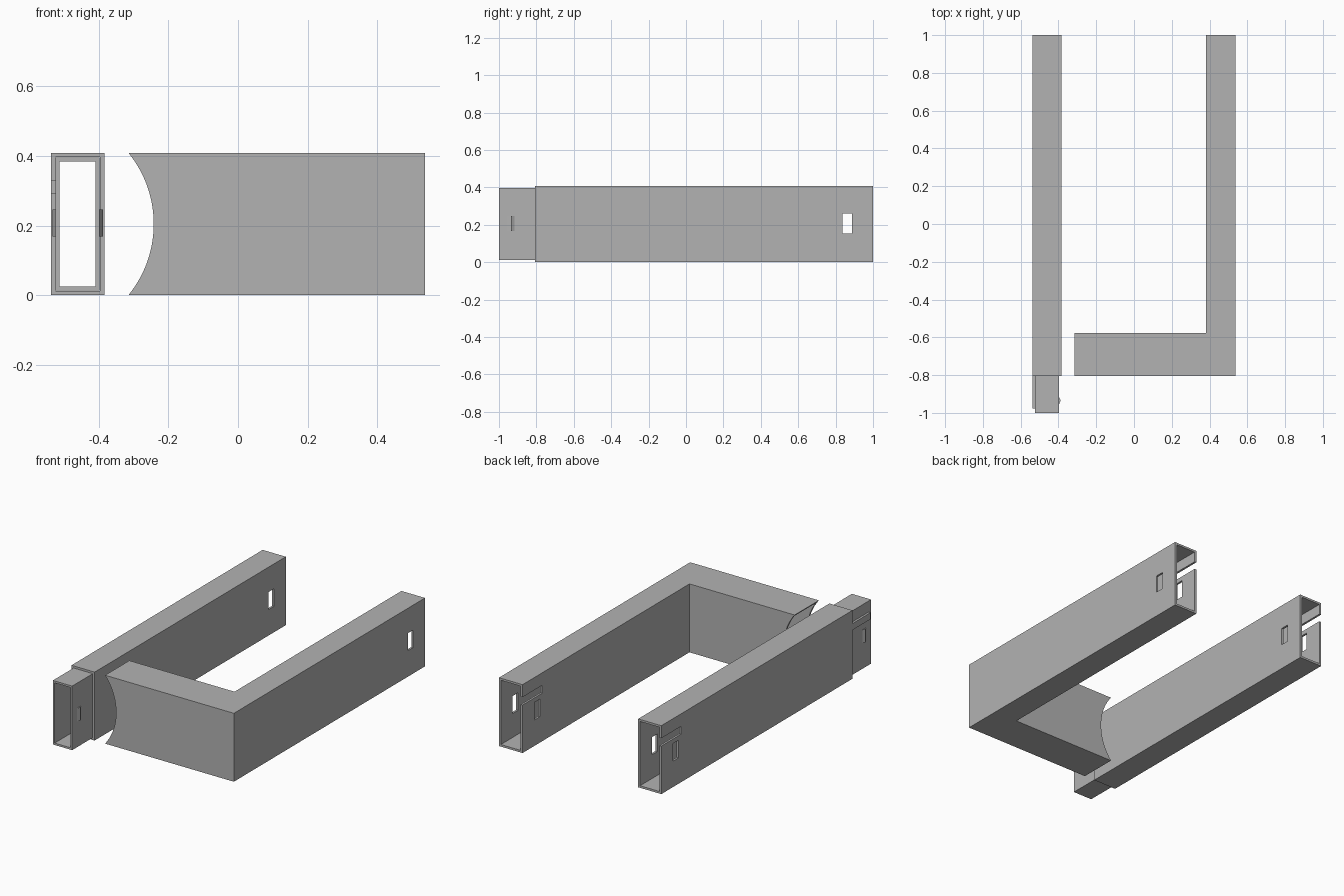
import bpy, bmesh, math
from mathutils import Matrix

if "Cube" in bpy.data.objects:
    bpy.data.objects.remove(bpy.data.objects["Cube"], do_unlink=True)

H = 0.409            # height
XO = 0.537           # outer side
XI = 0.384           # inner side of the arms
FRONT, BACK = -0.806, 1.0
BEAM_BACK = -0.577   # rear face of the cross beam
WALL = 0.0125

grey = bpy.data.materials.new("grey")
grey.use_nodes = True
COLOUR = (0.45, 0.45, 0.45, 1)
grey.diffuse_color = COLOUR
grey.node_tree.nodes["Principled BSDF"].inputs["Base Color"].default_value = COLOUR


def finish(name, bm):
    bmesh.ops.recalc_face_normals(bm, faces=bm.faces)
    mesh = bpy.data.meshes.new(name)
    bm.to_mesh(mesh)
    bm.free()
    mesh.materials.append(grey)
    obj = bpy.data.objects.new(name, mesh)
    bpy.context.collection.objects.link(obj)
    return obj


def prism(name, outline, z0, z1):
    """Extrude a plan outline upward from z0 to z1."""
    bm = bmesh.new()
    face = bm.faces.new([bm.verts.new((x, y, z0)) for x, y in outline])
    top = bmesh.ops.extrude_face_region(bm, geom=[face])["geom"]
    bmesh.ops.translate(bm, vec=(0, 0, z1 - z0),
                        verts=[v for v in top if isinstance(v, bmesh.types.BMVert)])
    return finish(name, bm)


def box(name, x0, x1, y0, y1, z0, z1):
    return prism(name, [(x0, y0), (x1, y0), (x1, y1), (x0, y1)], z0, z1)


def cut(obj, cutter):
    cutter.hide_render = True
    mod = obj.modifiers.new("cut", 'BOOLEAN')
    mod.operation, mod.solver, mod.object = 'DIFFERENCE', 'EXACT', cutter
    bpy.context.view_layer.objects.active = obj
    bpy.ops.object.modifier_apply(modifier=mod.name)
    bpy.data.objects.remove(cutter, do_unlink=True)


def cut_latch(arm, x0, x1):
    # window through both walls, and an open slot in the -x wall
    cut(arm, box("window_cutter", x0 - 0.1, x1 + 0.1, 0.837, 0.888, 0.155, 0.26))
    cut(arm, box("slot_cutter", x0 - 0.1, x0 + 0.05, 0.815, BACK + 0.1, 0.287, 0.334))


# Straight hollow arm
straight_arm = box("straight_arm", -XO, -XI, FRONT, BACK, 0, H)
cut(straight_arm, box("bore", -XO + WALL, -XI - WALL, FRONT - 0.1, BACK + 0.1,
                      WALL, H - WALL))
cut_latch(straight_arm, -XO, -XI)

# Hollow arm with the cross beam
R = 0.381
corner_arm = prism("corner_arm", [
    (-0.4, FRONT), (XO, FRONT), (XO, BACK), (R, BACK),
    (R, BEAM_BACK), (-0.4, BEAM_BACK)], 0, H)
cut(corner_arm, prism("bore", [
    (-0.5, FRONT + WALL), (XO - WALL, FRONT + WALL), (XO - WALL, BACK + 0.1),
    (R + WALL, BACK + 0.1), (R + WALL, BEAM_BACK - WALL),
    (-0.5, BEAM_BACK - WALL)], WALL, H - WALL))
cut_latch(corner_arm, R, XO)

# Concave end of the beam
bm = bmesh.new()
bmesh.ops.create_cone(bm, cap_ends=True, segments=128, radius1=0.324, radius2=0.324,
                      depth=0.6, matrix=Matrix.Translation((-0.566, -0.69, H / 2))
                      @ Matrix.Rotation(math.pi / 2, 4, 'X'))
cut(corner_arm, finish("round_cutter", bm))

# Hollow plug at the front of the straight arm
G = WALL + 0.0005
PX0, PX1, PW = -XO + G, -XI - G, 0.0115
plug = box("plug", PX0, PX1, -BACK, FRONT + 0.03, G, H - G)
cut(plug, box("bore", PX0 + PW, PX1 - PW, -BACK - 0.1, FRONT + 0.1, G + PW, H - G - PW))

# Guide rib, and snap wedges on both sides of the plug
box("guide_rib", -XO, PX0 + 0.002, -0.977, FRONT, 0.291, 0.33)
for side, x, out in (("right", PX0, -1), ("left", PX1, 1)):
    prism(f"snap_wedge_{side}", [
        (x - out * 0.002, -0.956), (x, -0.956), (x + out * 0.009, -0.933),
        (x, -0.917), (x - out * 0.002, -0.917)], 0.168, 0.246)

# Smooth the curved beam end, keeping all edges sharp
bpy.ops.object.select_all(action='DESELECT')
corner_arm.select_set(True)
bpy.context.view_layer.objects.active = corner_arm
bpy.ops.object.shade_smooth_by_angle(angle=math.radians(20))
